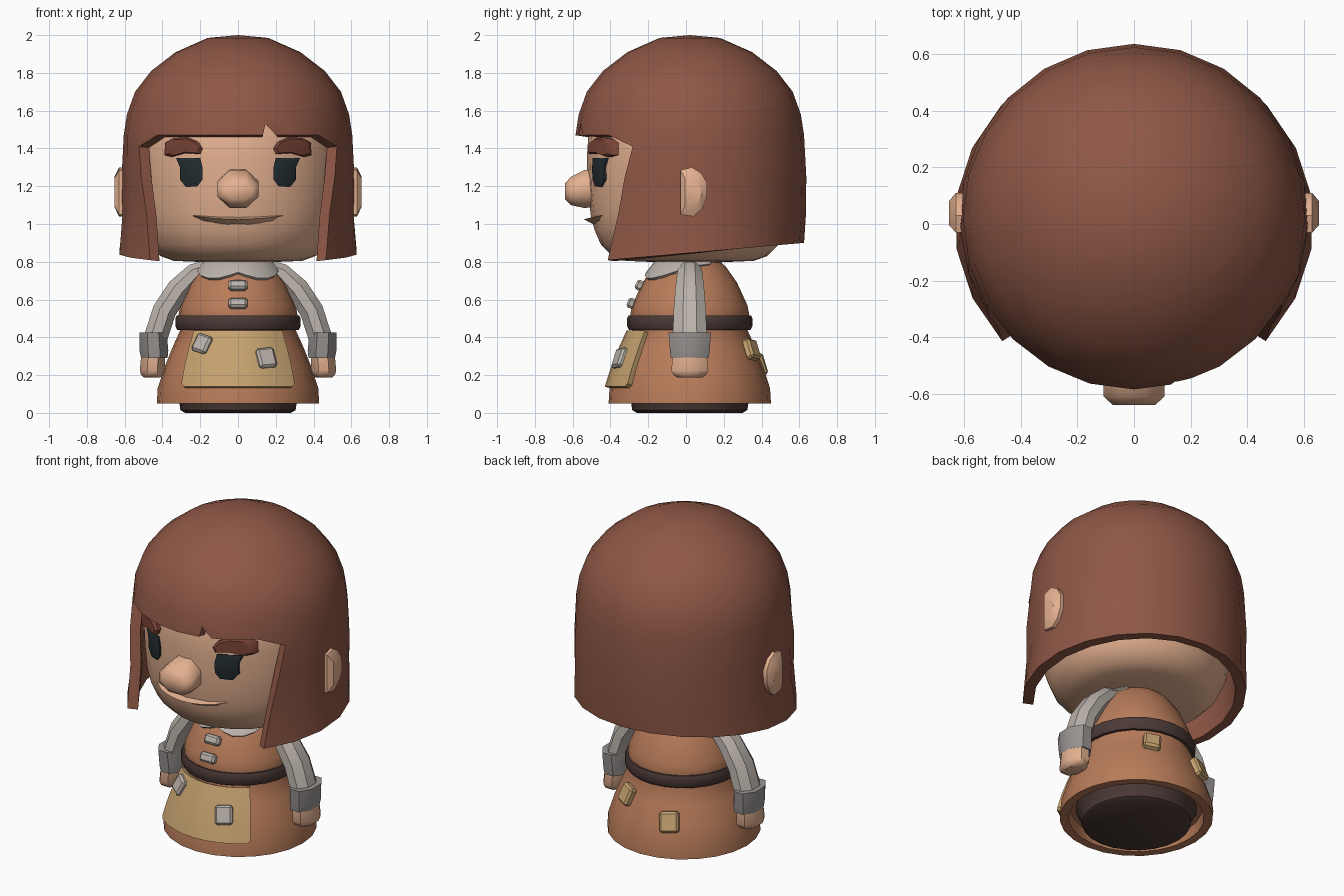
import bpy, bmesh
from math import sin, cos, asin, radians, pi, sqrt
from mathutils import Vector, Matrix

if "Cube" in bpy.data.objects:
    bpy.data.objects.remove(bpy.data.objects["Cube"])

CY = 0.02  # y of the main vertical axis


def material(name, *rgb):
    m = bpy.data.materials.new(name)
    m.diffuse_color = (*rgb, 1)
    m.use_nodes = True
    m.node_tree.nodes["Principled BSDF"].inputs["Base Color"].default_value = m.diffuse_color
    return m


HAIR = material("hair_brown", .27, .095, .06)
SKIN = material("skin", .78, .44, .28)
DRESS = material("dress_orange", .48, .20, .10)
TAN = material("apron_tan", .56, .36, .16)
CLOTH = material("cloth_grey", .50, .45, .41)
CUFF = material("cuff_grey", .32, .30, .29)
DARK = material("dark_leather", .07, .042, .038)
BROW = material("brow_brown", .19, .055, .035)
EYE = material("eye_black", .017, .026, .031)


def add(name, bm, mat, solid=0, offset=-1, mirror=False, bevel=0, cutter=None, angle=35):
    me = bpy.data.meshes.new(name)
    bm.to_mesh(me)
    bm.free()
    ob = bpy.data.objects.new(name, me)
    bpy.context.collection.objects.link(ob)
    me.materials.append(mat)
    bpy.ops.object.select_all(action='DESELECT')
    ob.select_set(True)
    bpy.context.view_layer.objects.active = ob
    if solid:
        m = ob.modifiers.new("solid", 'SOLIDIFY')
        m.thickness, m.offset = solid, offset
    if cutter:
        m = ob.modifiers.new("cut", 'BOOLEAN')
        m.object, m.operation = cutter, 'DIFFERENCE'
    if bevel:
        m = ob.modifiers.new("bevel", 'BEVEL')
        m.width, m.segments = bevel, 1
    if mirror:
        ob.modifiers.new("mirror", 'MIRROR').use_mirror_merge = False
    for m in list(ob.modifiers):
        bpy.ops.object.modifier_apply(modifier=m.name)
    bpy.ops.object.shade_smooth_by_angle(angle=radians(angle))
    return ob


def skin_rows(name, sheets, mat, caps=False, recalc=True, **kw):
    """Each sheet is (rows of points, closed); rows are bridged with quads."""
    bm = bmesh.new()
    for rows, closed in sheets:
        vs = [[bm.verts.new(p) for p in r] for r in rows]
        n = len(vs[0])
        for a, b in zip(vs, vs[1:]):
            for j in range(n if closed else n - 1):
                k = (j + 1) % n
                bm.faces.new((a[j], b[j], b[k], a[k]))
        if caps:
            bm.faces.new(vs[0])
            bm.faces.new(vs[-1])
    bmesh.ops.remove_doubles(bm, verts=bm.verts, dist=1e-4)
    if recalc:
        bmesh.ops.recalc_face_normals(bm, faces=bm.faces)
    return add(name, bm, mat, **kw)


def polar(r, deg, z):
    a = radians(deg)
    return (r * sin(a), CY - r * cos(a), z)


def lathe(name, profile, mat, n=24, **kw):
    rows = [[polar(r, 360 * j / n, z) for j in range(n)] for r, z in profile]
    return skin_rows(name, [(rows, True)], mat, **kw)


def radius(profile, z):
    for (r0, z0), (r1, z1) in zip(profile, profile[1:]):
        if z1 <= z <= z0:
            return r0 + (r1 - r0) * (z0 - z) / (z0 - z1)
    return profile[-1][0]


# Dress, base and belt
BODY = [(.15, .81), (.19, .775), (.25, .69), (.305, .57), (.315, .52), (.305, .44),
        (.35, .34), (.39, .24), (.425, .13), (.43, .05)]
lathe("dress", [(0, .81)] + BODY + [(.38, .05), (.37, .11), (0, .11)], DRESS)
lathe("base", [(0, .12), (.34, .105), (.31, .05), (.305, .015), (.28, 0), (0, 0)], DARK)
lathe("belt", [(.30, .515), (.325, .515), (.332, .50), (.332, .46), (.322, .44),
               (.29, .44), (.30, .515)], DARK)

# Head
HEAD = [(0, 1.88), (.30, 1.82), (.46, 1.68), (.535, 1.5), (.545, 1.35), (.54, 1.2), (.525, 1.05),
        (.505, .97), (.47, .89), (.41, .83), (.34, .805), (0, .79)]
lathe("head", HEAD, SKIN)

# Hair: full dome above, open curtain round sides and back below
notch_bm = bmesh.new()
tri = [notch_bm.verts.new((x, -.70, z)) for x, z in ((.125, 1.44), (.23, 1.44), (.145, 1.53))]
ext = bmesh.ops.extrude_face_region(notch_bm, geom=[notch_bm.faces.new(tri)])
bmesh.ops.translate(notch_bm, vec=(0, .3, 0),
                    verts=[v for v in ext["geom"] if isinstance(v, bmesh.types.BMVert)])
bmesh.ops.recalc_face_normals(notch_bm, faces=notch_bm.faces)
notch = add("fringe_cutter", notch_bm, HAIR)
notch.hide_render = True


def fringe(a):
    return polar(.605, a, 1.41 if a in (60, 300) else 1.47)


dome = [[polar(r, 15 * j, z) for j in range(24)] for r, z in
        ((0, 2), (.16, 1.985), (.33, 1.91), (.46, 1.81), (.545, 1.70), (.588, 1.58))]
dome.append([fringe(15 * j) for j in range(24)])
curtain = [[fringe(60 + 15 * j) for j in range(17)]]
for t, r, z in ((.3, .617, 1.25), (.62, .615, 1.05), (1, 0, 0)):
    row = []
    for j in range(17):
        a = 180 + (120 + 13 * t) * (j - 8) / 8
        rr = r or .637 - .032 * max(0, -cos(radians(a)))
        p = polar(rr, a, z)
        row.append(p if z else (p[0], p[1], .81 + .088 * (p[1] + .4)))
    curtain.append(row)
skin_rows("hair", [(dome, True), (curtain, False)], HAIR, recalc=False, solid=.06, cutter=notch)
bpy.data.objects.remove(notch)


# Facial features wrapped on the head
def decal(name, outline, mat, th, mirror=True):
    cx = sum(p[0] for p in outline) / len(outline)
    cz = sum(p[1] for p in outline) / len(outline)
    rows = []
    for off, k in ((.03, 1), (-th * .6, 1), (-th, .82)):
        row = []
        for x, z in outline:
            x, z = cx + (x - cx) * k, cz + (z - cz) * k
            row.append((x, CY - sqrt(radius(HEAD, z) ** 2 - x * x) + off, z))
        rows.append(row)
    skin_rows(name, [(rows, True)], mat, caps=True, mirror=mirror)


decal("eyes", [(.328, 1.35), (.20, 1.35), (.188, 1.30), (.188, 1.235), (.215, 1.20),
               (.275, 1.195), (.307, 1.235), (.307, 1.30)], EYE, .012)
decal("eyebrows", [(.385, 1.43), (.34, 1.455), (.27, 1.46), (.21, 1.435), (.187, 1.40),
                   (.20, 1.37), (.28, 1.375), (.35, 1.355), (.39, 1.365)], BROW, .04)

# Lower lip: a wedge with a flat top
lip = [[], [], []]
for i in range(9):
    x = -.24 + .06 * i
    k = 1 - (x / .24) ** 2
    y = CY - sqrt(.525 ** 2 - x * x)
    lip[0].append((x, y + .03, 1.052 - .01 * k))
    lip[1].append((x, y - .035 * sqrt(k), 1.045 - .02 * k))
    lip[2].append((x, y + .03, 1.04 - .05 * sqrt(k)))
skin_rows("lip", [(lip, False)], SKIN)


def oval(c, u, v, n=8):
    """Rounded-octagon ring around c with half-axes u and v."""
    c, u, v = Vector(c), Vector(u), Vector(v)
    s = 1 / cos(pi / n)
    return [c + u * (s * cos((j + .5) * 2 * pi / n)) + v * (s * sin((j + .5) * 2 * pi / n))
            for j in range(n)]


# Nose
skin_rows("nose", [([oval((0, y, (a + b) / 2), (w, 0, 0), (0, 0, (b - a) / 2)) for y, w, a, b in
                     ((-.46, .09, 1.09, 1.295), (-.54, .108, 1.085, 1.285),
                      (-.61, .108, 1.10, 1.25), (-.64, .075, 1.13, 1.215))], True)],
          SKIN, caps=True, angle=50)

# Ears
EAR = [(-.03, 1.05), (.04, 1.04), (.085, 1.08), (.11, 1.14), (.11, 1.22), (.08, 1.27),
       (.03, 1.30), (-.03, 1.285)]
skin_rows("ears", [([[(x, .035 + (y - .035) * k, 1.17 + (z - 1.17) * k) for y, z in EAR]
                     for x, k in ((.57, 1), (.63, 1), (.655, .6))], True)],
          SKIN, caps=True, mirror=True)

# Sleeves, cuffs and hands
ARM = [(.13, .775, .04, .05, 80), (.23, .74, .052, .065, 60), (.315, .655, .062, .075, 40),
       (.39, .54, .063, .085, 25), (.435, .40, .063, .09, 10)]
rows = [oval((x, CY, z), (w * cos(radians(a)), 0, w * sin(radians(a))), (0, d, 0))
        for x, z, w, d, a in ARM]
skin_rows("sleeves", [(rows, True)], CLOTH, caps=True, mirror=True)


def stack(name, rings, mat):
    rows = [oval((x, CY, z), (w, 0, 0), (0, d, 0)) for x, z, w, d in rings]
    skin_rows(name, [(rows, True)], mat, caps=True, mirror=True)


stack("cuffs", [(.45, .425, .072, .112), (.445, .33, .076, .105), (.443, .29, .07, .1)], CUFF)
stack("hands", [(.45, .31, .062, .09), (.453, .225, .067, .098), (.455, .20, .058, .085),
                (.455, .187, .042, .065)], SKIN)

# Collar with two front lobes
edge = {0: .745, 12: .728, 25: .713, 40: .715, 55: .728, 75: .755, 100: .78, 125: .79}
angs = [-a for a in sorted(edge, reverse=True)[:-1]] + sorted(edge)
collar = [[polar(.13, a, .82) for a in angs], [polar(.19, a, .798) for a in angs],
          [polar(radius(BODY, edge[abs(a)]) + .02, a, edge[abs(a)]) for a in angs]]
skin_rows("collar", [(collar, False)], CLOTH, recalc=False, solid=.025)

# Apron
apron = []
for z, w in ((.435, .235), (.34, .262), (.24, .285), (.155, .30), (.14, .29)):
    r = radius(BODY, z) + .028
    apron.append([polar(r, math_a, z) for math_a in
                  [asin(w / r) * 180 / pi * (j - 4) / 4 for j in range(9)]])
skin_rows("apron", [(apron, False)], TAN, recalc=False, solid=.035)


# Flat patches and buttons lying on the body
def patch(name, az, z, size, mat, slope, lift=0, roll=0):
    a, s = radians(az), radians(slope)
    n = Vector((sin(a) * cos(s), -cos(a) * cos(s), sin(s)))
    t = Vector((cos(a), sin(a), 0))
    rot = Matrix((t, n.cross(t), n)).transposed().to_4x4()
    at = Matrix.Translation(polar(radius(BODY, z) + lift, az, z))
    bm = bmesh.new()
    bmesh.ops.create_cube(bm, size=1, matrix=at @ rot @ Matrix.Rotation(radians(roll), 4, 'Z')
                          @ Matrix.Diagonal((*size, 1)))
    add(name, bm, mat, bevel=.012)


patch("upper_button", 0, .675, (.10, .055, .045), CLOTH, 26, .008)
patch("lower_button", 0, .58, (.10, .055, .045), CLOTH, 22, .008)
patch("apron_patch_left", -31, .365, (.095, .10, .04), CLOTH, 22, .028, -16)
patch("apron_patch_right", 22, .29, (.10, .11, .04), CLOTH, 21, .028, 6)
patch("back_patch_right", 154, .335, (.10, .11, .05), TAN, 22, .01, -8)
patch("back_patch_left", 203, .26, (.11, .12, .05), TAN, 20, .01, 5)
